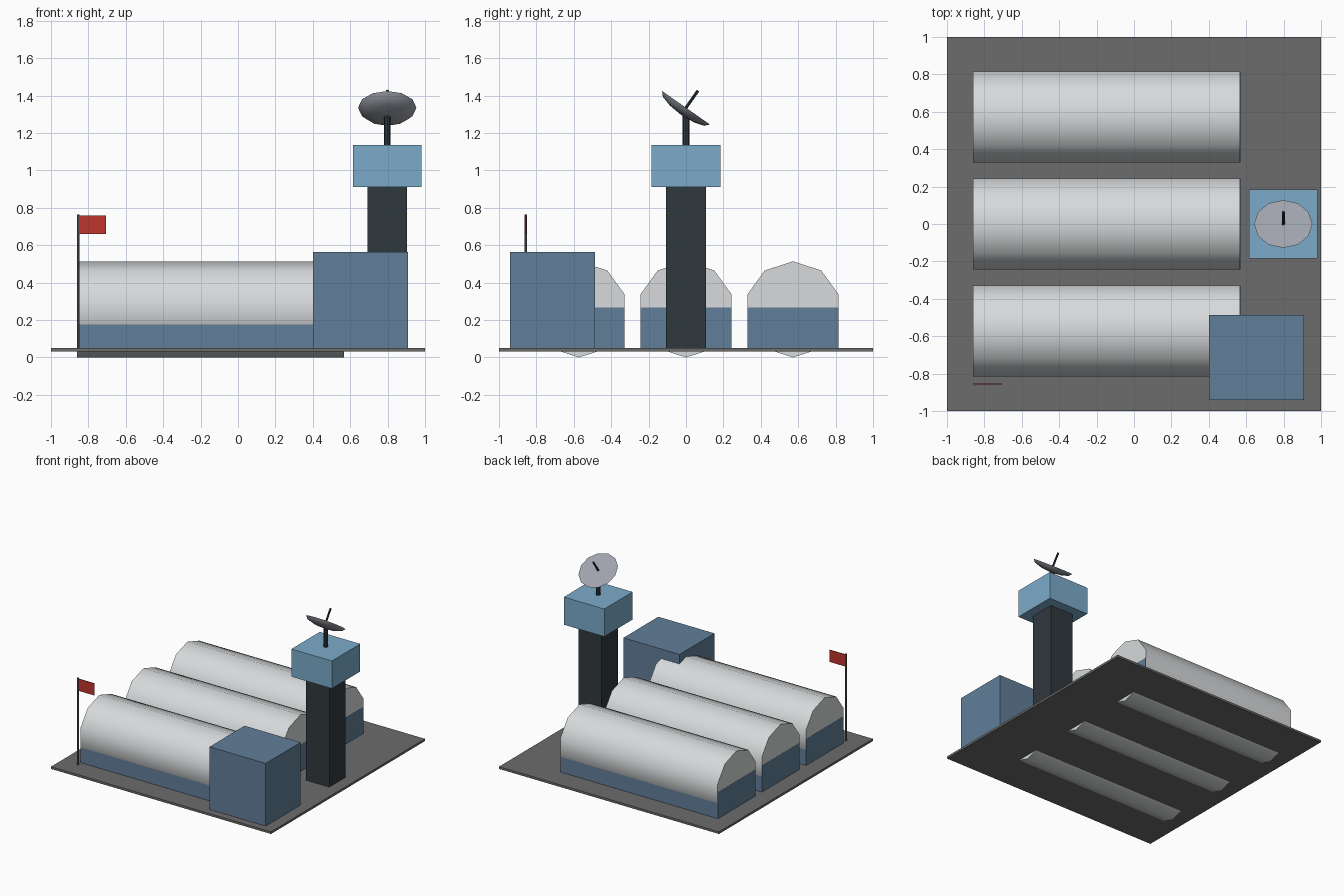
import bpy
from math import pi, sin, cos, radians
from mathutils import Matrix, Vector

cube = bpy.data.objects.get("Cube")
if cube:
    bpy.data.objects.remove(cube, do_unlink=True)


def material(name, rgb):
    m = bpy.data.materials.new(name)
    m.use_nodes = True
    m.diffuse_color = (*rgb, 1)
    m.node_tree.nodes["Principled BSDF"].inputs["Base Color"].default_value = (*rgb, 1)
    return m


tarmac = material("tarmac grey", (0.15, 0.15, 0.15))
shell = material("pale hangar grey", (0.68, 0.7, 0.71))
wall = material("wall blue", (0.12, 0.21, 0.32))
dark = material("dark steel", (0.03, 0.04, 0.048))
cab = material("cabin light blue", (0.2, 0.41, 0.59))
dish_grey = material("dish grey", (0.35, 0.37, 0.42))
pole_grey = material("pole grey", (0.14, 0.14, 0.14))
red = material("flag red", (0.52, 0.035, 0.027))


def box(name, lo, hi, mat):
    lo, hi = Vector(lo), Vector(hi)
    bpy.ops.mesh.primitive_cube_add(size=1, location=(lo + hi) / 2)
    ob = bpy.context.object
    ob.name = name
    ob.data.transform(Matrix.Diagonal((*(hi - lo), 1)))
    ob.data.materials.append(mat)
    return ob


def lathe(name, profile, sides, mat, place):
    """Spin (radius, height) rings about z, cap the ends, then place."""
    verts, faces = [], []
    for r, h in profile:
        for i in range(sides):
            a = 2 * pi * i / sides
            verts.append((r * cos(a), r * sin(a), h))
    for k in range(len(profile) - 1):
        for i in range(sides):
            j = (i + 1) % sides
            a, b = k * sides, (k + 1) * sides
            faces.append((a + i, a + j, b + j, b + i))
    faces.append(tuple(reversed(range(sides))))
    faces.append(tuple(range(len(verts) - sides, len(verts))))
    me = bpy.data.meshes.new(name)
    me.from_pydata(verts, [], faces)
    me.transform(place)
    me.materials.append(mat)
    ob = bpy.data.objects.new(name, me)
    bpy.context.collection.objects.link(ob)
    bpy.ops.object.select_all(action="DESELECT")
    bpy.context.view_layer.objects.active = ob
    ob.select_set(True)
    bpy.ops.object.shade_smooth_by_angle(angle=radians(40))
    return ob


def rod(name, start, end, r, mat, sides=8):
    start, end = Vector(start), Vector(end)
    d = end - start
    place = Matrix.Translation(start) @ d.to_track_quat("Z", "Y").to_matrix().to_4x4()
    return lathe(name, [(r, 0), (r, d.length)], sides, mat, place)


# Ground slab
box("ground", (-1, -1, 0.032), (1, 1, 0.05), tarmac)

# Three barrel hangars on blue base walls
R, X0, X1 = 0.257, -0.86, 0.568
for label, y in (("front", -0.572), ("middle", 0), ("back", 0.572)):
    # Turning the spin axis onto x leaves a ridge at the top
    lathe(label + "_hangar_shell", [(R, X0), (R, X1)], 10, shell,
          Matrix.Translation((0, y, R)) @ Matrix.Rotation(pi / 2, 4, "Y"))
    box(label + "_hangar_base", (X0 - 0.001, y - 0.243, 0.04),
        (X1 + 0.001, y + 0.243, 0.267), wall)

# Office block
box("office_block", (0.4, -0.94, 0.04), (0.91, -0.487, 0.565), wall)

# Control tower
TX = 0.798
box("tower_shaft", (TX - 0.106, -0.106, 0.04), (TX + 0.106, 0.106, 0.912), dark)
box("tower_cabin", (TX - 0.184, -0.184, 0.91), (TX + 0.184, 0.184, 1.137), cab)
rod("dish_mast", (TX, 0, 1.13), (TX, 0, 1.295), 0.018, dark)

# Shallow dish tilted towards the back, with its feed rod
bowl = [(max(0.156 * cos(radians(p)), 0.004), -0.046 * sin(radians(p)))
        for p in (90, 60, 30, 0)]
tilt = Matrix.Translation((TX, 0, 1.335)) @ Matrix.Rotation(radians(-35), 4, "X")
lathe("radar_dish", bowl, 12, dish_grey, tilt)
rod("dish_feed", tilt @ Vector((0, 0, -0.01)), tilt @ Vector((0, 0, 0.112)), 0.008, dark)

# Flag and pole
rod("flag_pole", (-0.855, -0.856, 0.04), (-0.855, -0.856, 0.765), 0.007, pole_grey)
box("flag", (-0.852, -0.859, 0.66), (-0.705, -0.853, 0.758), red)
